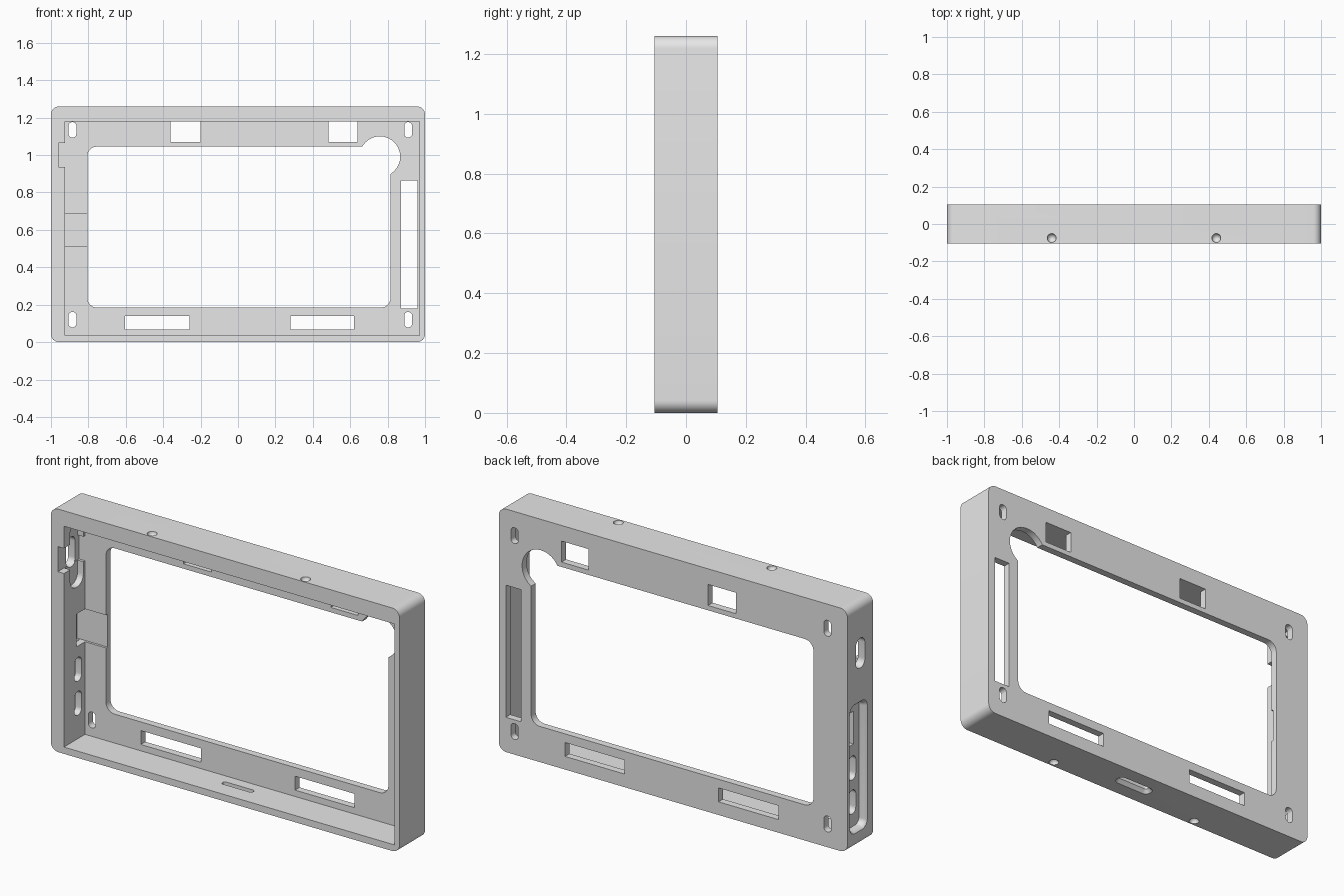
import bpy, bmesh, math
from mathutils import Vector

cube = bpy.data.objects.get("Cube")
if cube:
    bpy.data.objects.remove(cube)

grey = bpy.data.materials.new("light grey plastic")
grey.use_nodes = True
grey.diffuse_color = (0.8, 0.8, 0.8, 1)
grey.node_tree.nodes["Principled BSDF"].inputs["Base Color"].default_value = (0.8, 0.8, 0.8, 1)


def link_mesh(name, bm):
    bmesh.ops.recalc_face_normals(bm, faces=bm.faces)
    mesh = bpy.data.meshes.new(name)
    bm.to_mesh(mesh)
    bm.free()
    mesh.materials.append(grey)
    obj = bpy.data.objects.new(name, mesh)
    bpy.context.scene.collection.objects.link(obj)
    return obj


def outline(u0, u1, v0, v1, r, steps=8):
    """Rounded rectangle as a list of 2D points."""
    if r <= 0:
        return [(u0, v0), (u1, v0), (u1, v1), (u0, v1)]
    pts = []
    corners = [(u1 - r, v1 - r), (u0 + r, v1 - r), (u0 + r, v0 + r), (u1 - r, v0 + r)]
    for q, (cu, cv) in enumerate(corners):
        for i in range(steps + 1):
            a = math.pi / 2 * (q + i / steps)
            pts.append((cu + r * math.cos(a), cv + r * math.sin(a)))
    return pts


def prism(name, axis, u, v, stations, r=0.0):
    """Loft a rounded rectangle along an axis; stations are (position, growth)."""
    bm = bmesh.new()
    rings = []
    for pos, grow in stations:
        ring = []
        rad = r + grow if r > 0 else 0
        for a, b in outline(u[0] - grow, u[1] + grow, v[0] - grow, v[1] + grow, rad):
            co = {"x": (pos, a, b), "y": (a, pos, b), "z": (a, b, pos)}[axis]
            ring.append(bm.verts.new(Vector(co)))
        rings.append(ring)
    n = len(rings[0])
    for lo, hi in zip(rings, rings[1:]):
        for i in range(n):
            j = (i + 1) % n
            bm.faces.new((lo[i], lo[j], hi[j], hi[i]))
    bm.faces.new(rings[0])
    bm.faces.new(rings[-1])
    return link_mesh(name, bm)


def span(a, b):
    return [(a, 0), (b, 0)]


H, D = 1.26, 0.105
PLATE = 0.068
THROUGH = span(0.02, 0.2)

# Outer shell
frame = prism("display_frame", "y", (-1, 1), (0, H), span(-D, D), 0.042)
cutters = []


def cut(*args):
    cutters.append(prism("cutter", *args))


# Open front cavity and the main window in the back plate
cut("y", (-0.925, 0.97), (0.035, 1.18), span(-0.2, PLATE))
cut("y", (-0.805, 0.815), (0.185, 1.045), THROUGH, 0.05)

# Round finger relief at the upper corner of the window
cut("y", (0.65, 0.867), (0.883, 1.1), THROUGH, 0.108)

# Rectangular windows in the back plate
for x0, x1, z0, z1 in [(-0.36, -0.2, 1.07, 1.179), (0.485, 0.64, 1.07, 1.179),
                       (-0.605, -0.26, 0.068, 0.14), (0.28, 0.62, 0.068, 0.14),
                       (0.872, 0.96, 0.18, 0.865)]:
    cut("y", (x0, x1), (z0, z1), THROUGH)

# Mounting slots in the four corners
for x in (-0.885, 0.91):
    for z in (0.12, 1.135):
        cut("y", (x - 0.021, x + 0.021), (z - 0.041, z + 0.041), THROUGH, 0.02)

# Power opening in the right wall: notch, inner relief and outer slot
cut("y", (-0.96, -0.9), (0.935, 1.065), span(-0.2, PLATE))
cut("x", (-0.054, 0.054), (0.824, 1.17), span(-0.958, -0.9), 0.05)
cut("x", (-0.037, 0.037), (0.92, 1.075), span(-1.1, -0.93), 0.036)

# Outer port recess with a softened rim, and the ports inside it
rim = [(-1.01, 0.016), (-1.0, 0.012), (-0.993, 0.005), (-0.983, 0), (-0.96, 0)]
cut("x", (-0.045, 0.075), (0.09, 0.735), rim, 0.03)
for z in (0.218, 0.394):
    cut("x", (-0.02, 0.04), (z - 0.062, z + 0.062), span(-0.98, -0.9), 0.029)
cut("x", (0.0, 0.08), (0.515, 0.685), span(-0.98, -0.79))

# Slot with a flared mouth in the bottom wall
cut("z", (-0.088, 0.088), (-0.014, 0.014), [(-0.01, 0.026), (0.018, 0), (0.06, 0)], 0.012)

# Small round dimples in the top and bottom walls
for x in (-0.44, 0.44):
    for z in (0, H):
        bm = bmesh.new()
        bmesh.ops.create_uvsphere(bm, u_segments=20, v_segments=12, radius=0.024)
        bmesh.ops.translate(bm, verts=bm.verts, vec=(x, -0.075, z))
        cutters.append(link_mesh("cutter", bm))

# Carve everything out of the shell
bpy.ops.object.select_all(action="DESELECT")
bpy.context.view_layer.objects.active = frame
frame.select_set(True)
for c in cutters:
    c.hide_render = True
    mod = frame.modifiers.new("carve", "BOOLEAN")
    mod.operation = "DIFFERENCE"
    mod.solver = "EXACT"
    mod.object = c
    bpy.ops.object.modifier_apply(modifier=mod.name)
    bpy.data.objects.remove(c)

bpy.ops.object.shade_smooth_by_angle(angle=math.radians(30))
